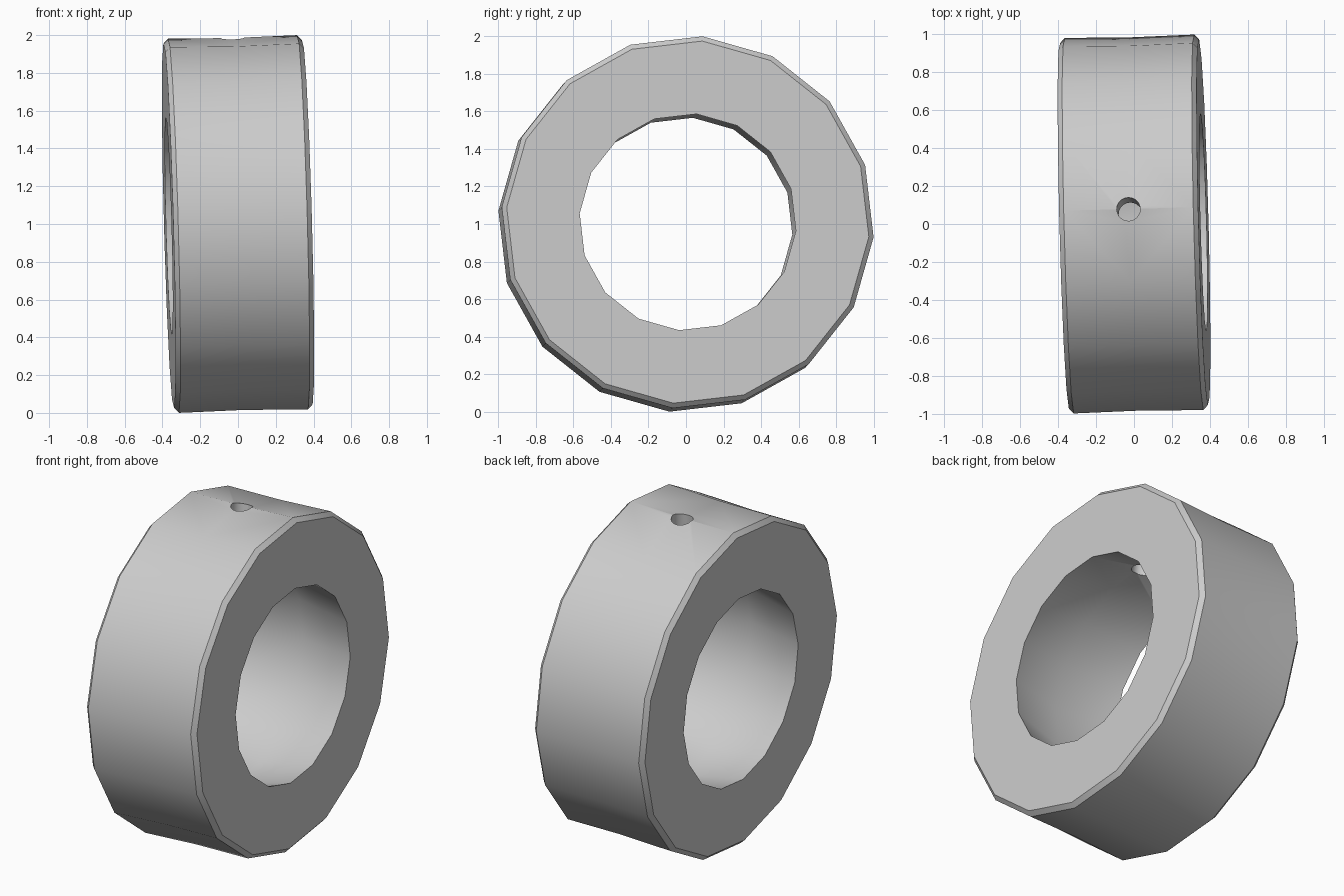
import bpy, bmesh, math
from mathutils import Matrix, Vector

cube = bpy.data.objects.get("Cube")
if cube:
    bpy.data.objects.remove(cube, do_unlink=True)

# Plain metal
metal = bpy.data.materials.new("grey metal")
metal.use_nodes = True
grey = (0.6, 0.6, 0.6, 1)
metal.diffuse_color = grey
metal.node_tree.nodes["Principled BSDF"].inputs["Base Color"].default_value = grey

SIDES = 16
PHASE = math.radians(4.6)
# Axle direction is tipped slightly up and back
tilt = Vector((1, 0, 0)).rotation_difference(Vector((1, 0.026, 0.0275))).to_matrix().to_4x4()
place = Matrix.Translation((0, 0, 1)) @ tilt


def new_object(name, bm):
    mesh = bpy.data.meshes.new(name)
    bmesh.ops.recalc_face_normals(bm, faces=bm.faces)
    bm.to_mesh(mesh)
    bm.free()
    mesh.materials.append(metal)
    ob = bpy.data.objects.new(name, mesh)
    bpy.context.scene.collection.objects.link(ob)
    return ob


# Collar: (x, radius) section turned about the axle, with chamfered rims,
# a slight outer waist and a bore that widens towards its middle
section = [(-0.367, 0.578), (-0.367, 0.968), (-0.342, 0.994), (0, 0.988),
           (0.342, 0.994), (0.367, 0.968), (0.367, 0.578), (0, 0.66)]
bm = bmesh.new()
rings = []
for i in range(SIDES):
    a = PHASE + math.tau * i / SIDES
    rings.append([bm.verts.new((x, r * math.sin(a), r * math.cos(a))) for x, r in section])
for i in range(SIDES):
    this, nxt = rings[i], rings[(i + 1) % SIDES]
    for j in range(len(section)):
        k = (j + 1) % len(section)
        bm.faces.new((this[j], this[k], nxt[k], nxt[j]))
bm.transform(place)
collar = new_object("collar", bm)

# Set screw hole: radial cutter through the top wall only
bm = bmesh.new()
bmesh.ops.create_cone(bm, cap_ends=True, segments=20, radius1=0.062, radius2=0.062, depth=0.8)
bm.transform(place @ Matrix.Rotation(-PHASE, 4, 'X') @ Matrix.Translation((0, 0, 0.8)))
cutter = new_object("screw_hole_cutter", bm)
cutter.hide_render = True

mod = collar.modifiers.new("screw_hole", 'BOOLEAN')
mod.operation = 'DIFFERENCE'
mod.solver = 'EXACT'
mod.object = cutter

bpy.ops.object.select_all(action='DESELECT')
bpy.context.view_layer.objects.active = collar
collar.select_set(True)
bpy.ops.object.modifier_apply(modifier=mod.name)
bpy.data.objects.remove(cutter, do_unlink=True)
bpy.ops.object.shade_smooth_by_angle(angle=math.radians(30))
